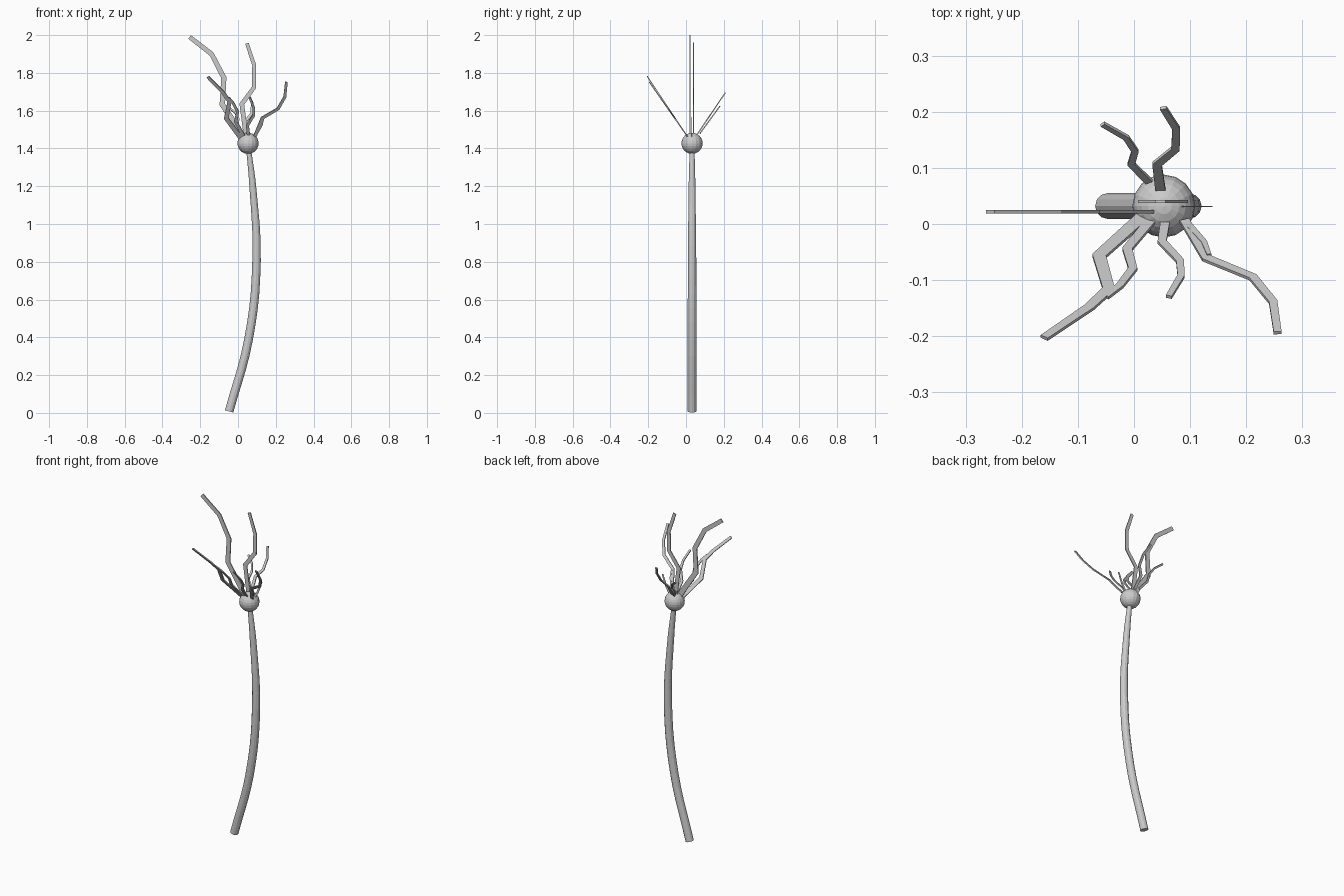
import bpy, bmesh
from mathutils import Vector

if "Cube" in bpy.data.objects:
    bpy.data.objects.remove(bpy.data.objects["Cube"])


def ribbon(name, pts, normal, w0, w1, thick):
    """Flat tapering zigzag strip through pts, lying in the plane with this normal."""
    pts = [Vector(p) for p in pts]
    n = Vector(normal).normalized()
    last = len(pts) - 1
    bm = bmesh.new()
    rings = []
    for i, p in enumerate(pts):
        a = (pts[max(i, 1)] - pts[max(i, 1) - 1]).normalized()
        j = min(i, last - 1)
        b = (pts[j + 1] - pts[j]).normalized()
        t = (a + b).normalized()
        half = (w0 + (w1 - w0) * i / last) / 2 / max(t.dot(b), 0.6)
        side = n.cross(t) * half
        up = n * thick / 2
        rings.append([bm.verts.new(p + s * side + u * up)
                      for s, u in ((-1, -1), (1, -1), (1, 1), (-1, 1))])
    for r, q in zip(rings, rings[1:]):
        for k in range(4):
            bm.faces.new((r[k], r[(k + 1) % 4], q[(k + 1) % 4], q[k]))
    bm.faces.new(rings[0])
    bm.faces.new(rings[-1])
    bmesh.ops.recalc_face_normals(bm, faces=bm.faces)
    me = bpy.data.meshes.new(name)
    bm.to_mesh(me)
    bm.free()
    bpy.context.collection.objects.link(bpy.data.objects.new(name, me))


# Bent stem: smooth tapering tube
cu = bpy.data.curves.new("stem", "CURVE")
cu.dimensions = "3D"
cu.bevel_depth = 1.0
cu.bevel_resolution = 4
cu.use_fill_caps = True
path = [(-0.047, 0.008, .023), (0.056, 0.39, .023), (0.098, 0.8, .0225),
        (0.078, 1.2, .018), (0.056, 1.40, .013)]
sp = cu.splines.new("BEZIER")
sp.resolution_u = 5
sp.bezier_points.add(len(path) - 1)
for pt, (x, z, r) in zip(sp.bezier_points, path):
    pt.co = (x, 0.032, z)
    pt.radius = r
    pt.handle_left_type = pt.handle_right_type = "AUTO"
stem = bpy.data.objects.new("stem", cu)
bpy.context.collection.objects.link(stem)
bpy.context.view_layer.objects.active = stem
stem.select_set(True)
bpy.ops.object.convert(target="MESH")
bpy.ops.object.shade_flat()

# Round head
bpy.ops.mesh.primitive_uv_sphere_add(segments=16, ring_count=12, radius=0.056,
                                     location=(0.053, 0.032, 1.427))
bpy.context.object.name = "head"

# Upright strands: (x, z) points, y, base width, tip width, thickness
upright = [
    ([(.035, 1.45), (-.015, 1.53), (-.083, 1.632), (-.075, 1.775), (-.14, 1.90), (-.256, 1.99)],
     .022, .032, .024, .006),
    ([(.045, 1.45), (.02, 1.635), (.084, 1.722), (.086, 1.84), (.047, 1.957)],
     .040, .026, .019, .005),
    ([(.08, 1.45), (.11, 1.50), (.135, 1.565)], .031, .016, .010, .002),
]
for i, (p, y, w0, w1, th) in enumerate(upright):
    ribbon(f"upright_strand_{i + 1}", [(x, y, z) for x, z in p], (0, 1, 0), w0, w1, th)

# Leaning strands: (x, y) points, z at y=0, slope, base width, tip width
leaning = [
    ("front", [(.015, .012), (-.062, -.057), (-.045, -.116), (-.079, -.148), (-.16, -.203)],
     1.474, -1.5, .026, .016),
    ("front", [(.032, .008), (-.012, -.045), (-.002, -.08), (-.025, -.11), (-.05, -.13)],
     1.474, -1.5, .019, .012),
    ("front", [(.057, .012), (.05, -.032), (.082, -.066), (.084, -.093), (.062, -.13)],
     1.474, -1.5, .017, .011),
    ("front", [(.090, .006), (.129, -.061), (.212, -.095), (.248, -.139), (.256, -.194)],
     1.474, -1.43, .018, .014),
    ("front", [(.090, .006), (.125, -.033), (.134, -.056)], 1.474, -1.5, .013, .008),
    ("back", [(.047, .062), (.041, .107), (.074, .134), (.075, .171), (.052, .207)],
     1.387, 1.48, .018, .012),
    ("back", [(.027, .075), (-.005, .107), (.002, .13), (-.014, .154), (-.056, .178)],
     1.378, 1.37, .014, .010),
]
for i, (side, p, z0, m, w0, w1) in enumerate(leaning):
    ribbon(f"{side}_strand_{i + 1}", [(x, y, z0 + m * y) for x, y in p],
           (0, -m, 1), w0, w1, .006)
